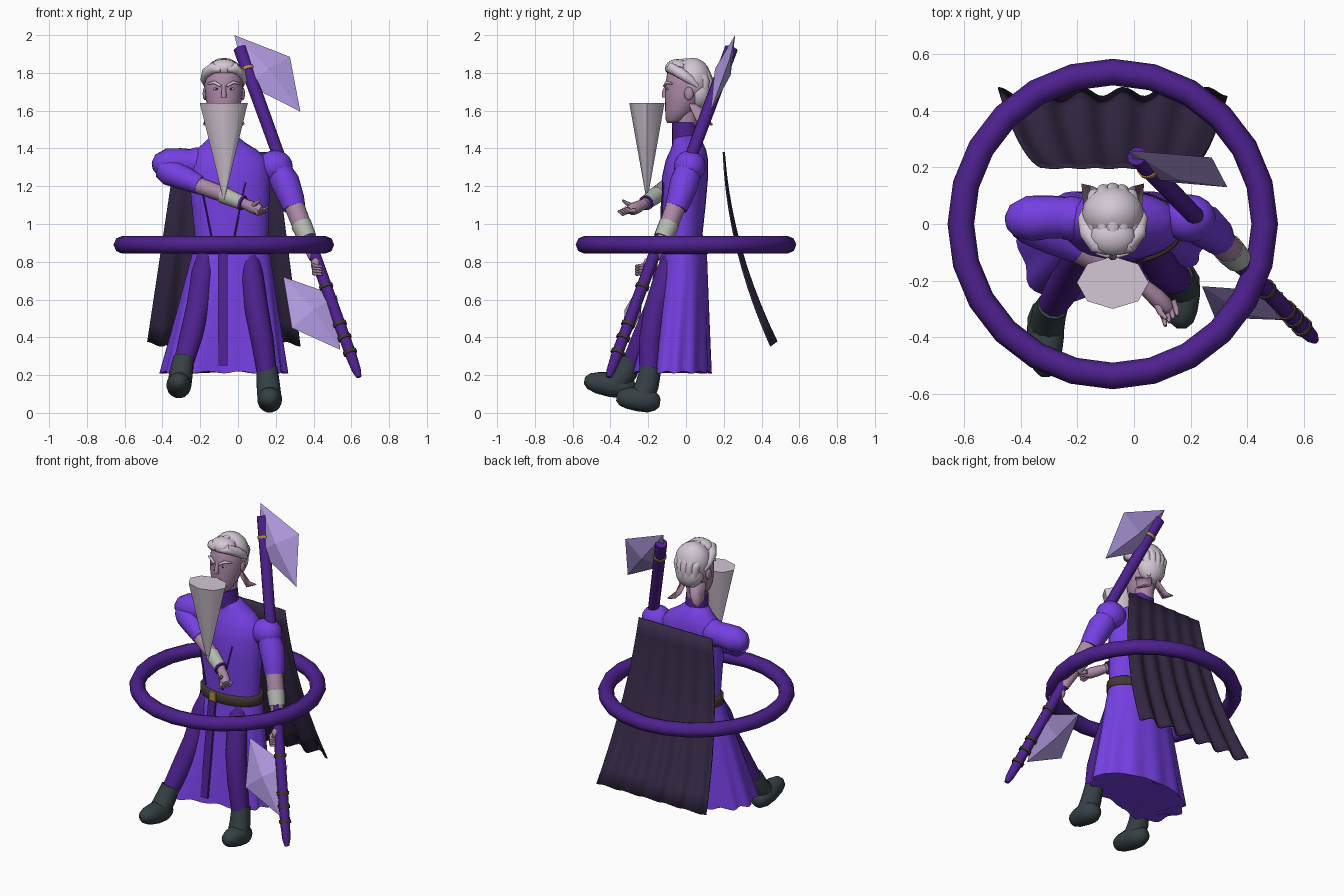
import bpy, bmesh, math
from mathutils import Vector as V

cube = bpy.data.objects.get("Cube")
if cube:
    bpy.data.objects.remove(cube, do_unlink=True)


def material(name, *rgb):
    m = bpy.data.materials.new(name)
    m.use_nodes = True
    m.diffuse_color = (*rgb, 1)
    m.node_tree.nodes["Principled BSDF"].inputs["Base Color"].default_value = (*rgb, 1)
    return m


PURPLE = material("bright purple", .18, .05, .76)
DARK = material("dark purple", .075, .015, .27)
CAPE = material("dusky violet", .035, .022, .06)
SKIN = material("mauve skin", .41, .25, .38)
HAIR = material("silver lilac", .65, .57, .66)
BLADE = material("lavender", .42, .31, .72)
BOOT = material("slate", .036, .052, .058)
BELT = material("dark brown", .055, .038, .032)
GOLD = material("gold", .45, .27, .06)
BRACER = material("pale grey green", .45, .49, .43)


def mesh(name, verts, faces, mat, thick=0, smooth=True):
    me = bpy.data.meshes.new(name)
    me.from_pydata([tuple(v) for v in verts], [], faces)
    bm = bmesh.new()
    bm.from_mesh(me)
    bmesh.ops.recalc_face_normals(bm, faces=bm.faces)
    bm.to_mesh(me)
    bm.free()
    me.materials.append(mat)
    ob = bpy.data.objects.new(name, me)
    bpy.context.collection.objects.link(ob)
    if thick:
        mod = ob.modifiers.new("thickness", "SOLIDIFY")
        mod.thickness, mod.offset = thick, 0
    if smooth:
        bpy.ops.object.select_all(action="DESELECT")
        ob.select_set(True)
        bpy.context.view_layer.objects.active = ob
        bpy.ops.object.shade_smooth_by_angle(angle=math.radians(55))
    return ob


def skin(name, rings, mat, closed=True, caps=True, thick=0):
    n = len(rings[0])
    faces = [(r*n + i, r*n + (i+1) % n, (r+1)*n + (i+1) % n, (r+1)*n + i)
             for r in range(len(rings)-1) for i in range(n if closed else n-1)]
    if caps:
        faces += [tuple(range(n)), tuple(range((len(rings)-1)*n, len(rings)*n))]
    return mesh(name, [p for r in rings for p in r], faces, mat, thick)


def tube(name, path, mat, sides=12):
    """Sweep a round section along (x, y, z, radius) points."""
    pts = [V(p[:3]) for p in path]
    rings = []
    for i, p in enumerate(pts):
        t = pts[min(i+1, len(pts)-1)] - pts[max(i-1, 0)]
        u = t.cross(V((.35, .9, .3))).normalized()
        w = t.cross(u).normalized()
        rings.append([p + path[i][3]*(u*math.cos(a) + w*math.sin(a))
                      for a in (math.tau*k/sides for k in range(sides))])
    return skin(name, rings, mat)


def stack(name, levels, mat, sides=24):
    """Horizontal ellipses given as (z, centre x, rx, centre y, ry)."""
    return skin(name, [[V((cx + rx*math.cos(a), cy + ry*math.sin(a), z))
                        for a in (math.tau*k/sides for k in range(sides))]
                       for z, cx, rx, cy, ry in levels], mat)


def ball(name, c, r, mat):
    k = [math.pi*i/10 for i in range(1, 10)]
    return stack(name, [(c[2] - r[2]*math.cos(a), c[0], r[0]*math.sin(a),
                         c[1], r[1]*math.sin(a)) for a in [.05, *k, 3.09]], mat, 16)


CX = -.075

# Floating ring
bpy.ops.mesh.primitive_torus_add(location=(CX, 0, .89), major_radius=.537, minor_radius=.047,
                                 major_segments=24, minor_segments=8)
ring = bpy.context.object
ring.name = "floating_ring"
ring.data.materials.append(DARK)
bpy.ops.object.shade_smooth_by_angle(angle=math.radians(60))

# Torso, collar, belt
stack("torso", [(.8, -.035, .19, -.01, .11), (.95, -.035, .195, -.018, .106),
                (1.1, -.04, .205, -.012, .116), (1.25, -.045, .215, -.005, .122),
                (1.34, -.05, .205, .005, .112), (1.39, -.06, .165, .012, .095),
                (1.43, -.07, .11, .01, .08), (1.47, CX, .065, 0, .065)], PURPLE)
stack("collar", [(1.4, CX, .08, .005, .078), (1.47, CX, .07, -.005, .068),
                 (1.54, CX, .066, -.01, .064)], DARK)
stack("belt", [(.84, -.035, .207, -.012, .127), (.845, -.035, .212, -.012, .132),
               (.895, -.035, .21, -.012, .13), (.9, -.035, .205, -.012, .125)], BELT)


def box(name, x, y0, y1, z0, z1, half, mat):
    d = .008
    return skin(name, [[V((x-half, y-d, z)), V((x+half, y-d, z)), V((x+half, y+d, z)),
                        V((x-half, y+d, z))] for y, z in ((y0, z0), (y1, z1))], mat)


box("belt_buckle", -.08, -.146, -.146, .835, .905, .023, GOLD)
box("hanging_sash", -.08, -.232, -.15, .25, .85, .025, DARK)
for s in (-1, 1):
    tube("coat_seam", [(-.08 + s*.12, -.118, 1.22, .005), (-.08 + s*.09, -.13, 1.08, .005),
                       (-.08 + s*.06, -.13, .93, .005)], DARK, 6)

# Pleated coat skirt, fuller around the right leg, closed below
rows = []
for j in range(10):
    v = min(j, 8)/8
    hem = 1 if j < 9 else .9
    row = []
    for i in range(72):
        a = math.tau*i/72
        c, s = math.cos(a), math.sin(a)
        f = (1 + .035*v*math.cos(12*a))*hem
        depth = .12 + (.07 if s > 0 else .04)*v
        row.append(V((-.035 - .04*v + (.2 + .13*v)*f*c,
                      -.01 - .05*v + depth*f*s - .18*hem*v*max(0, -c)*max(0, -s),
                      .87 - .655*v - .006*v*math.cos(12*a))))
    rows.append(row)
skin("coat_skirt", rows, PURPLE)

# Legs
tube("right_leg", [(-.165, -.06, .84, .05), (-.185, -.1, .74, .062), (-.21, -.155, .56, .064),
                   (-.25, -.225, .4, .062), (-.29, -.29, .26, .052)], DARK)
tube("left_leg", [(.06, -.06, .84, .05), (.07, -.1, .74, .062), (.098, -.16, .55, .063),
                  (.13, -.19, .38, .06), (.155, -.195, .2, .052)], DARK)


# Boots: a shaft meeting a rounded foot
def boot(side, shaft, x, foot):
    tube(side + "_boot_shaft", shaft, BOOT)
    tube(side + "_boot_foot", [(x, *p) for p in foot], BOOT, 16)


boot("right", [(-.287, -.285, .29, .056), (-.3, -.315, .22, .062), (-.31, -.37, .15, .064)], -.313,
     [(-.27, .125, .02), (-.285, .128, .045), (-.33, .14, .064), (-.4, .15, .066),
      (-.47, .16, .057), (-.515, .168, .042), (-.538, .172, .018)])
boot("left", [(.153, -.185, .24, .056), (.16, -.205, .15, .062), (.167, -.235, .075, .064)], .168,
     [(-.138, .052, .02), (-.152, .054, .042), (-.19, .064, .064), (-.25, .074, .066),
      (-.31, .078, .056), (-.348, .08, .042), (-.368, .082, .018)])

# Right arm, bent across the chest
ball("right_shoulder", (-.22, .02, 1.32), (.08, .08, .085), PURPLE)
tube("right_upper_sleeve", [(-.2, .02, 1.32, .072), (-.3, .025, 1.325, .078), (-.37, .02, 1.32, .082),
                            (-.425, .01, 1.31, .06), (-.45, .005, 1.305, .025)], PURPLE)
tube("right_lower_sleeve", [(-.4, .01, 1.3, .06), (-.36, -.005, 1.275, .074), (-.29, -.045, 1.245, .064),
                            (-.2, -.09, 1.205, .05)], PURPLE)
tube("right_forearm", [(-.25, -.07, 1.22, .045), (-.1, -.145, 1.165, .042),
                       (.04, -.22, 1.105, .028)], SKIN)
tube("right_bracer", [(-.08, -.155, 1.155, .046), (.02, -.21, 1.113, .038)], BRACER)
tube("right_cuff", [(.018, -.209, 1.114, .041), (.03, -.215, 1.11, .04)], DARK)
tube("right_palm", [(.03, -.215, 1.11, .026), (.075, -.255, 1.09, .032), (.105, -.285, 1.078, .033),
                    (.125, -.305, 1.072, .018)], SKIN)
for k in range(4):
    x, y = .095 + .014*k, -.305 + .012*k
    tube("right_finger", [(x, y, 1.07, .012), (x+.012, y-.03, 1.052 + .006*k, .011),
                          (x+.016, y-.055, 1.07 + .006*k, .006)], SKIN, 8)
tube("right_thumb", [(.08, -.28, 1.095, .014), (.095, -.315, 1.11, .011), (.115, -.335, 1.125, .006)], SKIN, 8)

# Left arm, following the staff
ball("left_shoulder", (.195, .02, 1.305), (.095, .085, .085), PURPLE)
tube("left_sleeve", [(.195, .02, 1.32, .065), (.25, -.008, 1.22, .077), (.285, -.035, 1.13, .067),
                     (.298, -.052, 1.085, .06)], PURPLE)
tube("left_forearm", [(.285, -.042, 1.13, .054), (.335, -.09, 1.0, .051), (.365, -.122, .93, .043),
                      (.405, -.168, .82, .03)], SKIN)
tube("left_bracer", [(.334, -.089, 1.0, .055), (.368, -.124, .925, .049)], BRACER)
ball("left_palm", (.412, -.19, .785), (.026, .038, .04), SKIN)
for k in range(4):
    z = .79 - .014*k
    tube("left_finger", [(.405, -.19, z, .011), (.4, -.235, z-.01, .01),
                         (.42, -.262, z-.014, .009), (.445, -.25, z-.015, .006)], SKIN, 8)

# Cape
rows = []
for j in range(11):
    v = j/10
    rows.append([V(((-.33 - .15*v) + (.53 + .28*v)*i/50,
                    .2 + .055*v + .21*v*v + (.002 + .014*v)*math.cos(math.tau*5.5*i/50),
                    1.38 - 1.015*v + .012*v*math.cos(math.tau*5.5*i/50))) for i in range(51)])
skin("cape", rows, CAPE, closed=False, caps=False, thick=.008)

# Staff with bands and two faceted blades
foot, tip = V((.64, -.41, .19)), V((.01, .24, 1.93))


def on_staff(t, r):
    return (*foot.lerp(tip, t), r)


tube("staff", [on_staff(*p) for p in ((0, .014), (.02, .024), (.07, .03), (.5, .032), (1, .035))], DARK)
for t in (.075, .12, .16, .275):
    tube("staff_band", [on_staff(t-.005, .037), on_staff(t+.005, .037)], BELT)
tube("staff_gold_band", [on_staff(.932, .04), on_staff(.94, .04)], GOLD)


def blade(name, corners):
    c = [V(p) for p in corners]
    mid = sum(c, V()) / 4
    n = (c[2]-c[0]).cross(c[3]-c[1]).normalized() * .045
    mesh(name, c + [mid+n, mid-n],
         [f for i in range(4) for f in ((i, (i+1) % 4, 4), ((i+1) % 4, i, 5))], BLADE, smooth=False)


blade("upper_blade", [(-.02, .26, 2), (.275, .235, 1.885), (.33, .13, 1.595), (.045, .155, 1.74)])
blade("lower_blade", [(.24, -.22, .72), (.525, -.24, .62), (.54, -.34, .335), (.285, -.33, .45)])

# Head and face
stack("neck", [(1.5, CX, .055, 0, .055), (1.64, CX, .06, .01, .06)], SKIN)
stack("head", [(1.535, CX, .03, -.065, .035), (1.55, CX, .052, -.055, .052), (1.6, CX, .08, -.03, .08),
               (1.66, CX, .096, -.012, .1), (1.73, CX, .102, 0, .11), (1.8, CX, .095, .005, .105),
               (1.85, CX, .06, .01, .07)], SKIN)
tube("nose", [(CX, -.1, 1.735, .01), (CX, -.115, 1.7, .013), (CX, -.113, 1.67, .016)], SKIN, 8)
for s in (-1, 1):
    ball("eye", (CX + s*.04, -.098, 1.715), (.018, .008, .007), HAIR)
    ball("pupil", (CX + s*.038, -.105, 1.715), (.006, .004, .006), DARK)
    tube("eyebrow", [(CX + s*.016, -.115, 1.73, .007), (CX + s*.05, -.103, 1.75, .009),
                     (CX + s*.085, -.075, 1.742, .005)], HAIR, 8)
    ball("ear", (CX + s*.1, .015, 1.69), (.012, .025, .035), SKIN)
    # Flaring flaps behind the neck
    mesh("neck_flap", [(CX + s*.075, .01, 1.65), (CX + s*.01, .085, 1.65), (CX + s*.035, .115, 1.57),
                       (CX + s*.065, .13, 1.535), (CX + s*.107, .14, 1.525), (CX + s*.1, .06, 1.54)],
         [(0, 1, 2, 3, 4, 5)], SKIN, thick=.012)

# Hair: rounded mass, swept front, soft locks
ball("hair_crown", (CX, .035, 1.765), (.11, .1, .115), HAIR)
ball("hair_back", (CX, .07, 1.7), (.09, .072, .095), HAIR)
ball("hair_front", (CX, -.045, 1.825), (.08, .066, .048), HAIR)
for s in (-1, 1):
    tube("hair_side", [(CX + s*.015, -.1, 1.815, .012), (CX + s*.055, -.078, 1.825, .03),
                       (CX + s*.088, -.03, 1.8, .03), (CX + s*.1, .02, 1.765, .024),
                       (CX + s*.095, .06, 1.73, .01)], HAIR)
for k in range(-2, 3):
    x, drop = CX + .032*k, .011*k*k
    tube("hair_lock", [(x, -.06, 1.842 - drop, .02), (x, -.01, 1.85 - drop, .027),
                       (x, .05, 1.845 - drop, .027), (x, .098, 1.81 - drop, .026),
                       (x, .122 - drop*.5, 1.76, .025), (CX + .026*k, .118 - drop*.5, 1.69, .024),
                       (CX + .02*k, .1, 1.625, .008)], HAIR)

# Cone beard
stack("beard", [(1.13, CX, .003, -.207, .003), (1.64, CX, .127, -.207, .093)], HAIR, 8)
